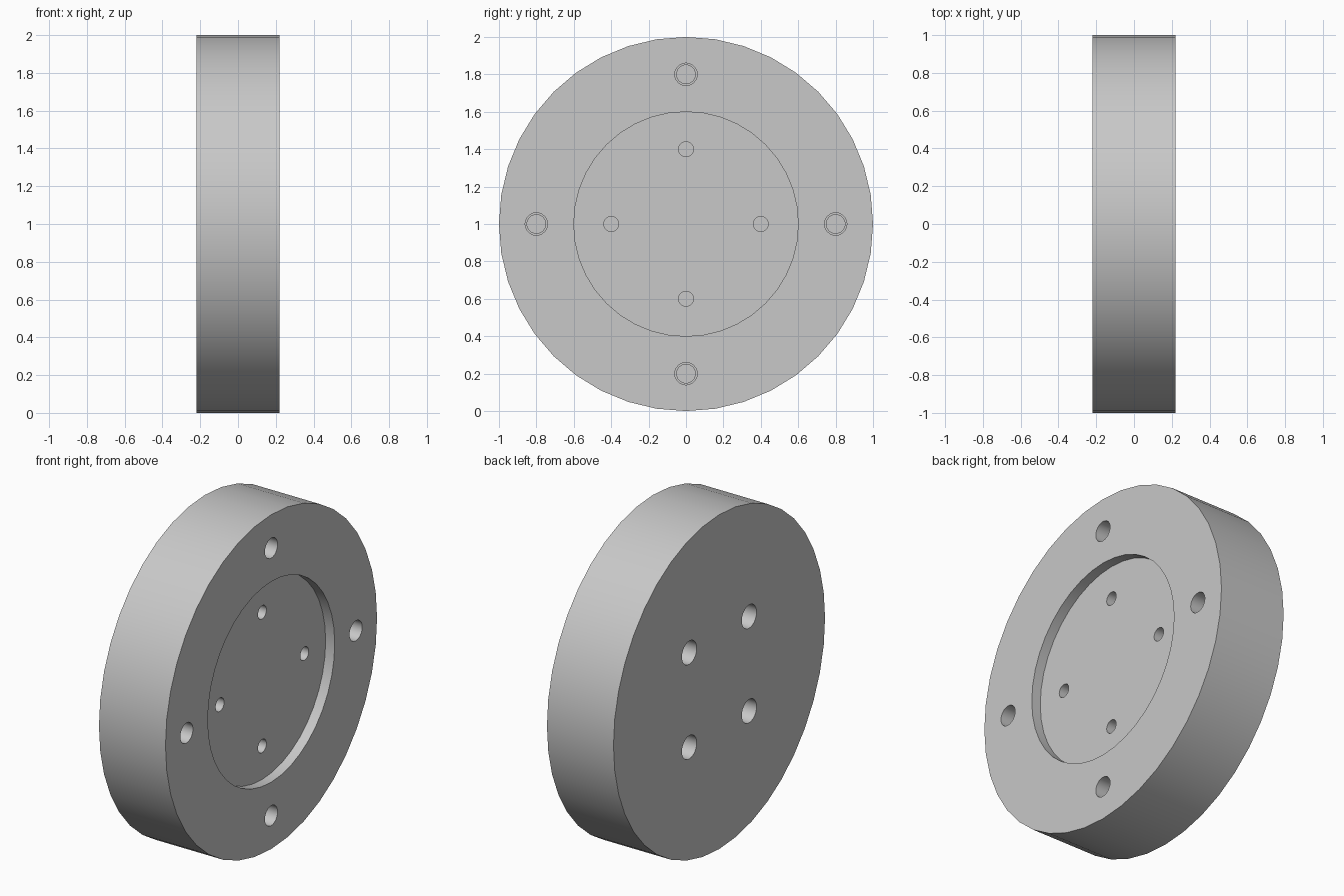
import bpy
from math import cos, sin, pi

if "Cube" in bpy.data.objects:
    bpy.data.objects.remove(bpy.data.objects["Cube"], do_unlink=True)

HALF = 0.22          # half thickness of the disc
FLOOR = 0.16         # x of the recess floor

grey = bpy.data.materials.new("light grey metal")
grey.use_nodes = True
colour = (0.58, 0.58, 0.58, 1)
grey.diffuse_color = colour
grey.node_tree.nodes["Principled BSDF"].inputs["Base Color"].default_value = colour


def rod(name, radius, x0, x1, y=0, z=0, sides=40):
    """Cylinder along x from x0 to x1, centred at height 1 + z."""
    bpy.ops.mesh.primitive_cylinder_add(
        vertices=sides, radius=radius, depth=x1 - x0,
        location=((x0 + x1) / 2, y, 1 + z), rotation=(0, pi / 2, 0))
    ob = bpy.context.object
    ob.name = name
    ob.data.materials.append(grey)
    return ob


# Main disc
disc = rod("flange_disc", 1, -HALF, HALF)


def cut(radius, x0, x1, y=0, z=0, sides=24):
    cutter = rod("cutter", radius, x0, x1, y, z, sides)
    cutter.hide_render = True
    mod = disc.modifiers.new("cut", "BOOLEAN")
    mod.operation = "DIFFERENCE"
    mod.solver = "EXACT"
    mod.object = cutter
    bpy.context.view_layer.objects.active = disc
    bpy.ops.object.modifier_apply(modifier=mod.name)
    bpy.data.objects.remove(cutter, do_unlink=True)


# Round recess in the +x face
cut(0.6, FLOOR, 0.3, sides=40)

for i in range(4):
    a = i * pi / 2
    y, z = cos(a), sin(a)
    # Stepped bolt holes in the rim
    cut(0.06, 0.1, 0.3, 0.8 * y, 0.8 * z)
    cut(0.05, 0, 0.15, 0.8 * y, 0.8 * z)
    # Small blind holes in the recess floor
    cut(0.04, 0.02, 0.2, 0.4 * y, 0.4 * z)
    # Larger blind holes in the -x face, set on the diagonals
    b = a + pi / 4
    cut(0.07, -0.3, -0.02, 0.4 * cos(b), 0.4 * sin(b))

# Smooth round walls with crisp rims
bpy.ops.object.select_all(action="DESELECT")
disc.select_set(True)
bpy.context.view_layer.objects.active = disc
bpy.ops.object.shade_smooth_by_angle(angle=pi / 6)
